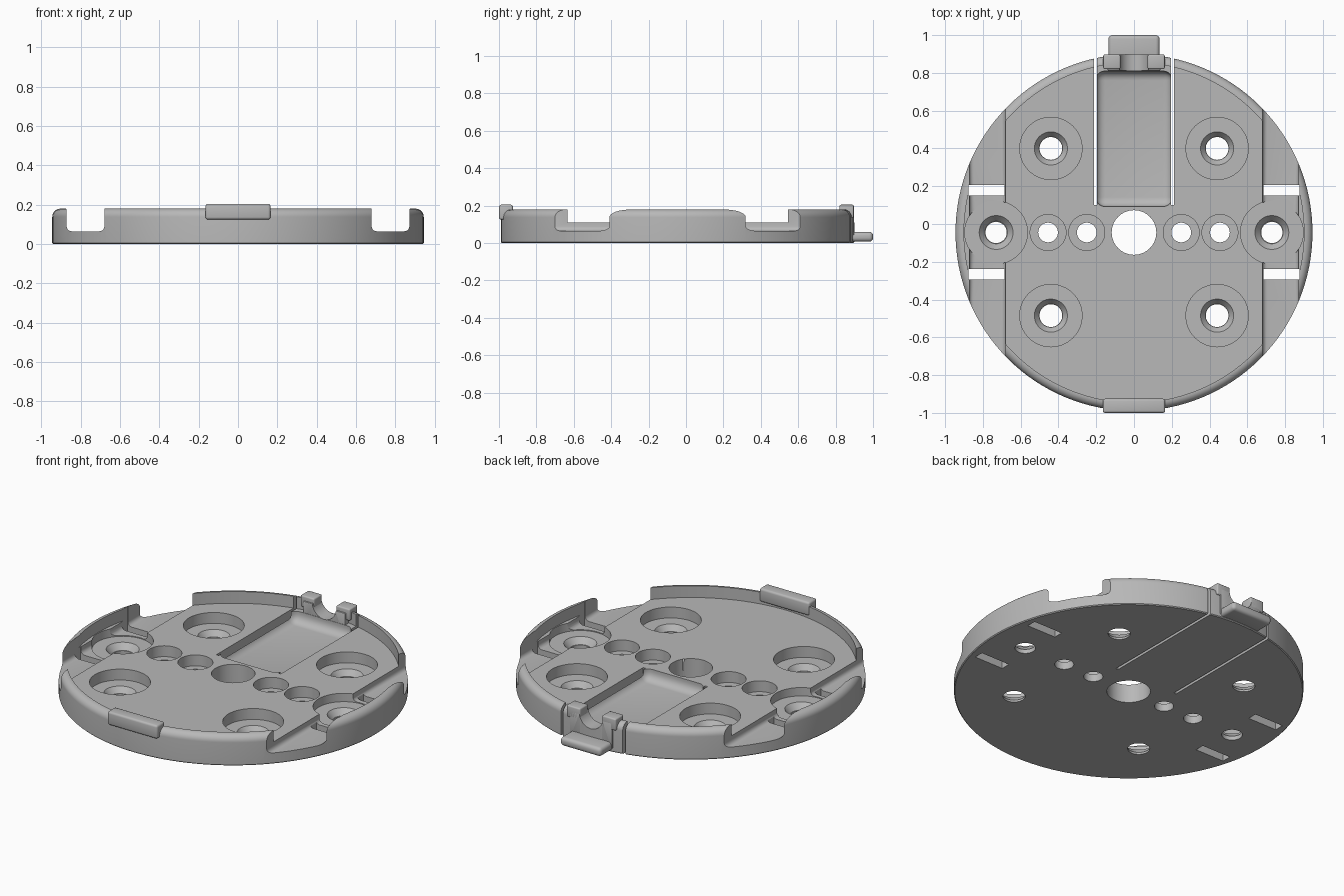
import bpy, bmesh, math
from mathutils import Matrix, Vector

if "Cube" in bpy.data.objects:
    bpy.data.objects.remove(bpy.data.objects["Cube"])

grey = bpy.data.materials.new("plain_grey")
grey.diffuse_color = (0.48, 0.48, 0.48, 1)
grey.use_nodes = True
grey.node_tree.nodes["Principled BSDF"].inputs["Base Color"].default_value = grey.diffuse_color
CY = -0.045          # centre of the disc in y


def to_object(bm, name):
    bmesh.ops.recalc_face_normals(bm, faces=bm.faces[:])
    me = bpy.data.meshes.new(name)
    bm.to_mesh(me)
    bm.free()
    me.materials.append(grey)
    ob = bpy.data.objects.new(name, me)
    bpy.context.collection.objects.link(ob)
    return ob


def box(name, x0, x1, y0, y1, z0, z1, bevel=0.0, seg=4, pick=None):
    bm = bmesh.new()
    bmesh.ops.create_cube(bm, size=1)
    for v in bm.verts:
        v.co = Vector(((x0 + x1) / 2 + v.co.x * (x1 - x0),
                       (y0 + y1) / 2 + v.co.y * (y1 - y0),
                       (z0 + z1) / 2 + v.co.z * (z1 - z0)))
    if bevel:
        edges = [e for e in bm.edges if pick is None or pick(e)]
        bmesh.ops.bevel(bm, geom=edges, offset=bevel, segments=seg,
                        profile=0.5, affect='EDGES')
    return to_object(bm, name)


def cone(name, x, y, z0, z1, r0, r1=None, seg=64):
    bm = bmesh.new()
    bmesh.ops.create_cone(bm, cap_ends=True, segments=seg, radius1=r0,
                          radius2=r0 if r1 is None else r1, depth=z1 - z0,
                          matrix=Matrix.Translation((x, y, (z0 + z1) / 2)))
    return to_object(bm, name)


def cut(target, cutters, keep=False):
    for c in cutters:
        m = target.modifiers.new("cut", 'BOOLEAN')
        m.operation, m.solver, m.object = 'DIFFERENCE', 'EXACT', c
        bpy.context.view_layer.objects.active = target
        bpy.ops.object.modifier_apply(modifier=m.name)
        if not keep:
            bpy.data.objects.remove(c)


def smooth(ob):
    bpy.ops.object.select_all(action='DESELECT')
    ob.select_set(True)
    bpy.context.view_layer.objects.active = ob
    bpy.ops.object.shade_smooth_by_angle(angle=math.radians(32))


# base plate: lathed disc with a rounded raised rim
R, RI, H, FLOOR, F = 0.945, 0.9, 0.18, 0.11, 0.042
profile = [(0, 0), (R - 0.005, 0), (R, 0.005)]
profile += [(R - F + F * math.cos(a), H - F + F * math.sin(a))
            for a in [math.pi / 2 * i / 8 for i in range(9)]]
profile += [(RI, H), (RI, FLOOR), (0, FLOOR)]
bm = bmesh.new()
vs = [bm.verts.new((r, 0, z)) for r, z in profile]
es = [bm.edges.new(p) for p in zip(vs, vs[1:])]
bmesh.ops.spin(bm, geom=vs + es, axis=(0, 0, 1), cent=(0, 0, 0),
               angle=2 * math.pi, steps=128, use_merge=False)
bmesh.ops.remove_doubles(bm, verts=bm.verts[:], dist=1e-5)
bmesh.ops.translate(bm, verts=bm.verts[:], vec=(0, CY, 0))
base = to_object(bm, "base_plate")

cutters = []
# centre hole
cutters.append(cone("cutter", 0, CY, -0.1, 0.3, 0.118))


def along_y_bottom(e):
    a, b = e.verts
    return abs(a.co.y - b.co.y) > 0.1 and a.co.z < 0.1


for s in (-1, 1):
    # lowered side channel, open through the rim
    x0, x1 = sorted((s * 0.68, s * 0.872))
    cutters.append(box("cutter", x0, x1, -1.2, 1.2, 0.065, 0.3, 0.025, 4,
                       along_y_bottom))
    # side screw seat
    x = s * 0.73
    cutters.append(cone("cutter", x, CY, 0.06, 0.3, 0.166))
    cutters.append(cone("cutter", x, CY, 0.025, 0.0605, 0.06, 0.09))
    cutters.append(cone("cutter", x, CY, -0.1, 0.3, 0.056))
    # strap slots
    for y in (0.178, -0.265):
        x0, x1 = sorted((s * 0.685, s * 0.875))
        cutters.append(box("cutter", x0, x1, y - 0.028, y + 0.028, -0.1, 0.3))
    # four main screw pockets
    for y in (0.4, -0.485):
        cutters.append(cone("cutter", s * 0.44, y, 0.045, 0.3, 0.165))
        cutters.append(cone("cutter", s * 0.44, y, 0.012, 0.0455, 0.062, 0.088))
        cutters.append(cone("cutter", s * 0.44, y, -0.1, 0.3, 0.06))
    # small holes in the middle row
    for x in (0.25, 0.455):
        cutters.append(cone("cutter", s * x, CY, 0.045, 0.3, 0.095))
        cutters.append(cone("cutter", s * x, CY, -0.1, 0.3, 0.052))
    # thin slits that free the latch
    x0, x1 = sorted((s * 0.197, s * 0.213))
    cutters.append(box("cutter", x0, x1, 0.1, 1.2, -0.1, 0.3))
# recess in the latch tongue
cutters.append(box("cutter", -0.203, 0.203, 0.092, 0.81, 0.045, 0.3, 0.05, 5))
cut(base, cutters)

# latch block with a round thumb groove, cut together with the rim
block = box("latch_block", -0.14, 0.14, 0.812, 0.897, 0.02, 0.178, 0.006, 2)
groove = cone("groove_cutter", 0, 0, -0.1, 0.1, 0.078)
groove.data.transform(Matrix.Translation((0, 0.87, 0.185)) @
                      Matrix.Rotation(math.pi / 2, 4, 'X'))
cut(base, [groove], keep=True)
cut(block, [groove])

parts = [base, block]
# hooks on top of the latch
for s, side in ((-1, "left"), (1, "right")):
    x0, x1 = sorted((s * 0.072, s * 0.163))
    parts.append(box("latch_hook_" + side, x0, x1, 0.82, 0.897,
                     0.135, 0.205, 0.008, 3))
# finger tab behind the latch
parts.append(box("finger_tab", -0.135, 0.135, 0.86, 1.0, 0.008, 0.06, 0.02, 4))
# front clip on the rim
parts.append(box("front_clip", -0.165, 0.165, -1.0, -0.925, 0.125, 0.205,
                 0.012, 3))

for ob in parts:
    smooth(ob)
